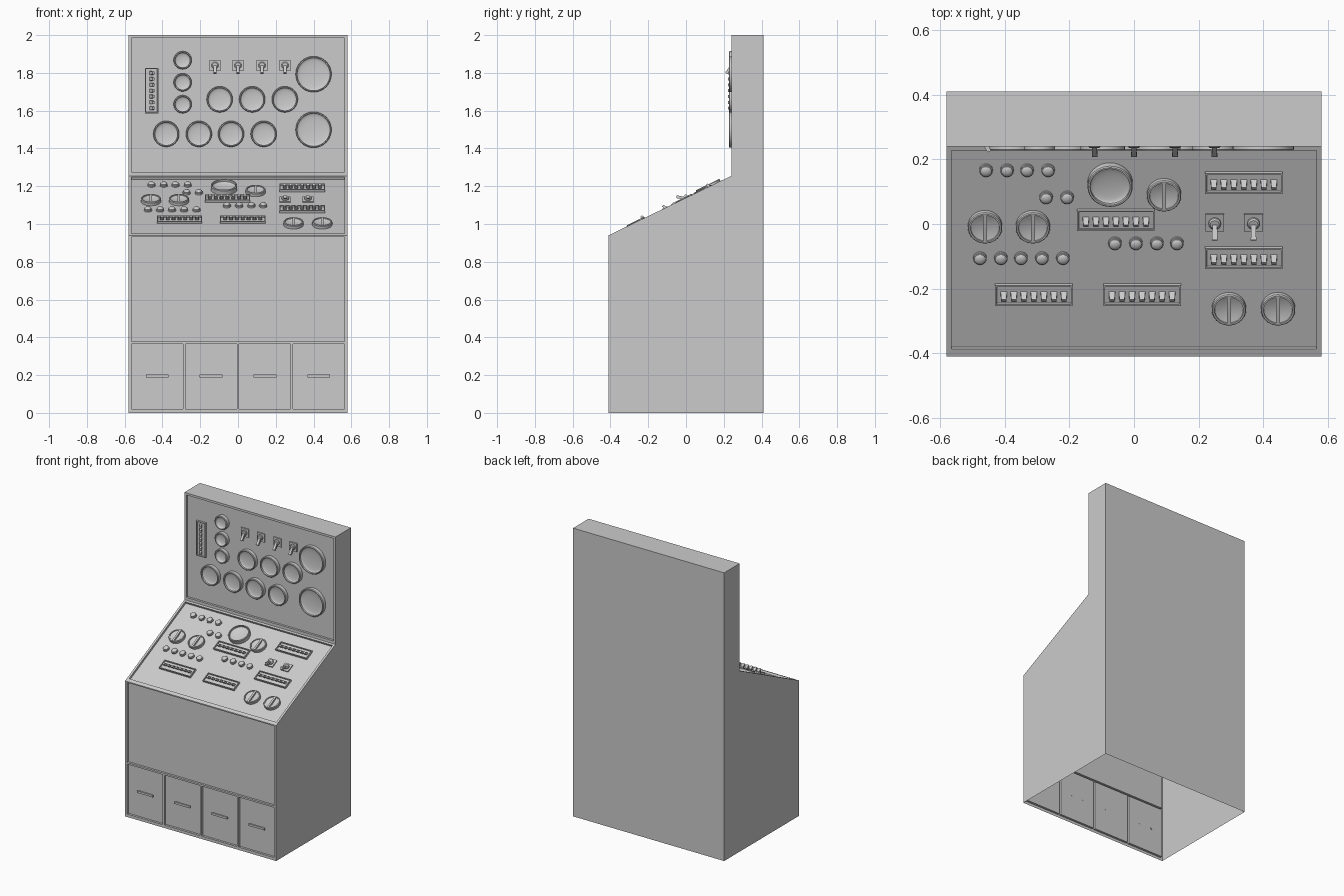
import bpy, bmesh, math
from mathutils import Matrix, Vector

old = bpy.data.objects.get("Cube")
if old:
    bpy.data.objects.remove(old, do_unlink=True)

grey = bpy.data.materials.new("panel grey")
grey.use_nodes = True
grey.diffuse_color = (0.6, 0.6, 0.6, 1)
grey.node_tree.nodes["Principled BSDF"].inputs["Base Color"].default_value = (0.6, 0.6, 0.6, 1)

# Cabinet dimensions and the three panel planes (local x right, y up, z outward)
W, FRONT, BACK, STEP = 0.58, -0.41, 0.41, 0.24
DESK, SHELF, TOP = 0.94, 1.255, 2.0
DEPTH = 0.015
slope = math.atan2(SHELF - DESK, STEP - FRONT)
slope_length = math.hypot(SHELF - DESK, STEP - FRONT)
upright = Matrix.Rotation(math.pi / 2, 4, 'X')
lower_plane = Matrix.Translation((0, FRONT, 0)) @ upright
upper_plane = Matrix.Translation((0, STEP, 0)) @ upright
desk_plane = Matrix.Translation((0, FRONT, DESK)) @ Matrix.Rotation(slope, 4, 'X')


def finish(name, bm):
    bm.normal_update()
    for f in bm.faces:
        f.smooth = True
    for e in bm.edges:
        if len(e.link_faces) == 2 and e.calc_face_angle(0) > 0.55:
            e.smooth = False
    mesh = bpy.data.meshes.new(name)
    bm.to_mesh(mesh)
    bm.free()
    mesh.materials.append(grey)
    ob = bpy.data.objects.new(name, mesh)
    bpy.context.collection.objects.link(ob)


def face(bm, m, points):
    bm.faces.new([bm.verts.new(m @ Vector(p)) for p in points])


def sheet(bm, m, xs, ys):
    """Flat sheet on a grid whose odd cells are sunk."""
    for i in range(len(xs) - 1):
        for j in range(len(ys) - 1):
            c = [(xs[i], ys[j]), (xs[i + 1], ys[j]), (xs[i + 1], ys[j + 1]), (xs[i], ys[j + 1])]
            sunk = i % 2 and j % 2
            face(bm, m, [(x, y, -DEPTH if sunk else 0) for x, y in c])
            if sunk:
                for a, b in zip(c, c[1:] + c[:1]):
                    face(bm, m, [(*a, 0), (*b, 0), (*b, -DEPTH), (*a, -DEPTH)])


def box(bm, m, size, taper=1.0, sink=None):
    """Box standing on z = 0, optionally tapered or with a sunk top."""
    sx, sy, sz = size
    made = bmesh.ops.create_cube(bm, size=1)["verts"]
    for v in made:
        k = taper if v.co.z > 0 else 1
        v.co = Vector((v.co.x * sx * k, v.co.y * sy * k, (v.co.z + 0.5) * sz))
    if sink:
        bm.normal_update()
        top = max({f for v in made for f in v.link_faces}, key=lambda f: f.calc_center_median().z)
        grown = bmesh.ops.inset_individual(bm, faces=[top], thickness=sink, depth=0)["faces"]
        cut = bmesh.ops.inset_individual(bm, faces=[top], thickness=0.001, depth=-sz * 0.6)["faces"]
        made = list({v for f in [top] + grown + cut for v in f.verts} | set(made))
    bmesh.ops.transform(bm, matrix=m, verts=made)


def lathe(bm, m, profile, steps=32):
    """Turn (radius, height) points, from the outer foot to the centre."""
    rings = []
    for r, h in profile:
        if r == 0:
            rings.append([bm.verts.new(m @ Vector((0, 0, h)))] * steps)
        else:
            rings.append([bm.verts.new(m @ Vector((r * math.cos(t), r * math.sin(t), h)))
                          for t in (2 * math.pi * k / steps for k in range(steps))])
    for a, b in zip(rings, rings[1:]):
        for i in range(steps):
            j = (i + 1) % steps
            bm.faces.new(list(dict.fromkeys([a[i], a[j], b[j], b[i]])))


# Instruments, each built on a local z = 0 panel floor
def gauge(bm, m, r):
    rim = r - 0.008
    dish = [(rim * math.cos(t), 0.016 - 0.011 * math.sin(t)) for t in
            (math.pi / 2 * k / 6 for k in range(6))]
    lathe(bm, m, [(r, 0), (r, 0.024), (r - 0.003, 0.028), (rim, 0.028)] + dish + [(0, 0.005)])


def knob(bm, m, r):
    lathe(bm, m, [(r, 0), (r, 0.016), (r - 0.003, 0.02), (r - 0.008, 0.02),
                  (r - 0.009, 0.015), (r * 0.5, 0.01), (0, 0.008)])
    box(bm, m, (0.013, 2 * r - 0.008, 0.021))


def button(bm, m, r):
    lathe(bm, m, [(r, 0), (r, 0.008), (r * 0.86, 0.009), (r * 0.84, 0.014),
                  (r * 0.65, 0.018), (r * 0.35, 0.02), (0, 0.021)], 20)


def lever(bm, m, size, tilt, taper):
    box(bm, m @ Matrix.Rotation(tilt, 4, 'X'), size, taper)


def switch_strip(bm, m, length):
    box(bm, m, (length, 0.07, 0.014), sink=0.007)
    for k in range(-3, 4):
        at = Matrix.Translation((k * 0.031, 0.004, 0.004))
        lever(bm, m @ at, (0.02, 0.016, 0.03), 0.45, 0.75)


def toggle(bm, m, size):
    box(bm, m, (size, size, 0.008))
    lathe(bm, m, [(0.019, 0.008), (0.019, 0.016), (0.014, 0.02), (0, 0.02)], 16)
    lever(bm, m @ Matrix.Translation((0, 0.002, 0.01)), (0.014, 0.012, 0.055), 0.95, 1.25)


def place(name, plane, maker, size, spots, turn=0):
    for n, (x, y) in enumerate(spots, 1):
        bm = bmesh.new()
        at = Matrix.Translation((x, y, -DEPTH)) @ Matrix.Rotation(turn, 4, 'Z')
        maker(bm, plane @ at, size)
        finish(f"{name}_{n}", bm)


def row(y, *xs):
    return [(x, y) for x in xs]


def desk(spots):
    return [(x, (y - FRONT) / math.cos(slope)) for x, y in spots]


# Cabinet shell, open underneath
bm = bmesh.new()
outline = [(FRONT, 0), (FRONT, DESK), (STEP, SHELF), (STEP, TOP), (BACK, TOP), (BACK, 0)]
I = Matrix.Identity(4)
face(bm, I, [(-W, y, z) for y, z in outline])
face(bm, I, [(W, y, z) for y, z in reversed(outline)])
for (y0, z0), (y1, z1) in zip(outline[3:], outline[4:]):
    face(bm, I, [(-W, y0, z0), (W, y0, z0), (W, y1, z1), (-W, y1, z1)])
wide = [-W, -0.565, 0.565, W]
pitch, gap = 0.285, 0.006
drawer_xs = [-W]
for k in range(-2, 2):
    drawer_xs += [k * pitch + gap, (k + 1) * pitch - gap]
drawer_xs.append(W)
sheet(bm, lower_plane, drawer_xs, [0, 0.02, 0.366, 0.372])
sheet(bm, lower_plane, wide, [0.372, 0.378, 0.932, DESK])
sheet(bm, desk_plane, wide, [0, 0.025, slope_length - 0.013, slope_length])
sheet(bm, upper_plane, wide, [SHELF, 1.275, 1.985, TOP])
bmesh.ops.remove_doubles(bm, verts=bm.verts, dist=0.0001)
finish("cabinet", bm)


# Drawer handles on two posts that pass through the drawer front
def handle(bm, m, width):
    box(bm, m @ Matrix.Translation((0, 0, 0.006)), (width, 0.014, 0.009))
    for side in (-1, 1):
        post = m @ Matrix.Translation((side * 0.048, 0, -0.002))
        lathe(bm, post, [(0, 0), (0.006, 0), (0.006, 0.009)], 10)


place("drawer_handle", lower_plane, handle, 0.12,
      row(0.195, *[(k + 0.5) * pitch for k in range(-2, 2)]))

# Upright panel
place("large_gauge", upper_plane, gauge, 0.095, [(0.4, 1.793), (0.4, 1.499)])
place("medium_gauge", upper_plane, gauge, 0.069,
      row(1.66, -0.097, 0.075, 0.248) + row(1.477, -0.38, -0.207, -0.037, 0.136))
place("small_gauge", upper_plane, gauge, 0.048, [(-0.293, z) for z in (1.867, 1.75, 1.634)])
place("upper_toggle", upper_plane, toggle, 0.058, row(1.84, -0.122, 0, 0.127, 0.249))
place("upper_switch_strip", upper_plane, switch_strip, 0.24, [(-0.457, 1.706)], math.pi / 2)

# Sloping desk
place("desk_gauge", desk_plane, gauge, 0.07, desk([(-0.074, 0.12)]))
place("desk_knob", desk_plane, knob, 0.053,
      desk([(-0.461, -0.012), (-0.313, -0.012), (0.093, 0.087), (0.294, -0.266), (0.446, -0.266)]))
place("desk_button", desk_plane, button, 0.021,
      desk(row(0.161, -0.458, -0.393, -0.331, -0.266) + row(0.077, -0.272, -0.207)
           + row(-0.111, -0.477, -0.412, -0.35, -0.285, -0.22)
           + row(-0.065, -0.059, 0.006, 0.071, 0.133)))
place("desk_switch_strip", desk_plane, switch_strip, 0.24,
      desk([(-0.056, 0.009), (0.34, 0.124), (0.34, -0.108), (-0.31, -0.223), (0.025, -0.223)]))
place("desk_toggle", desk_plane, toggle, 0.058, desk(row(0, 0.25, 0.37)))
